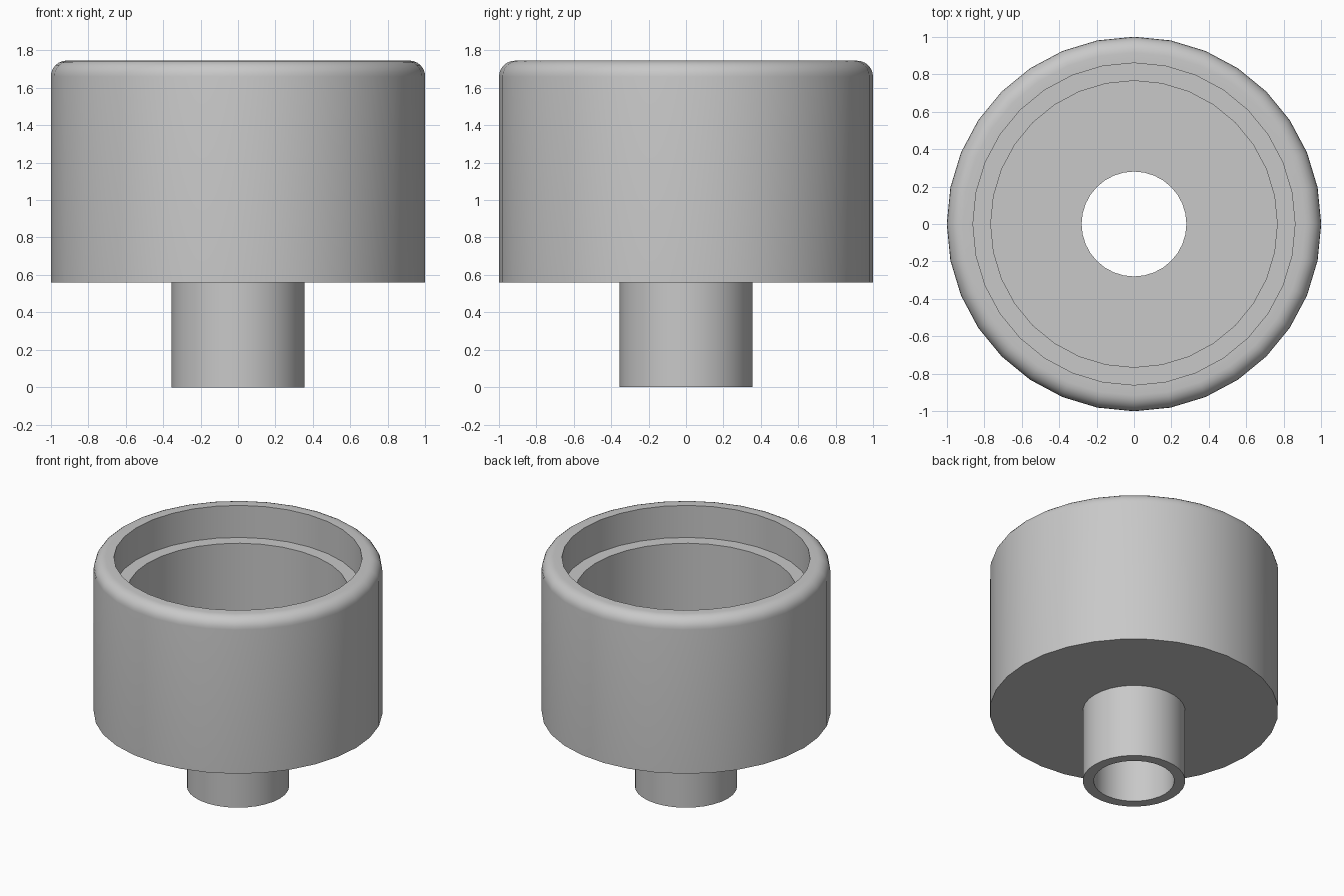
import bpy
import bmesh
import math

cube = bpy.data.objects.get("Cube")
if cube:
    bpy.data.objects.remove(cube, do_unlink=True)

SEGMENTS = 32
HEIGHT, BASE, LEDGE, FLOOR = 1.745, 0.56, 1.5, 0.7
OUTER, ROUND = 1.0, 0.085
RIM, BORE, STEM, HOLE = 0.86, 0.765, 0.355, 0.28

# Single light grey material
grey = bpy.data.materials.new("light grey")
grey.use_nodes = True
colour = (0.58, 0.58, 0.58, 1)
grey.diffuse_color = colour
grey.node_tree.nodes["Principled BSDF"].inputs["Base Color"].default_value = colour


def revolve(name, profile):
    """Spin a closed (radius, height) profile around the z axis."""
    bm = bmesh.new()
    rings = []
    for i in range(SEGMENTS):
        a = math.tau * i / SEGMENTS
        rings.append([bm.verts.new((r * math.cos(a), r * math.sin(a), z))
                      for r, z in profile])
    n = len(profile)
    for i, ring in enumerate(rings):
        after = rings[(i + 1) % SEGMENTS]
        for j in range(n):
            k = (j + 1) % n
            bm.faces.new((ring[j], after[j], after[k], ring[k]))
    bmesh.ops.recalc_face_normals(bm, faces=bm.faces)
    mesh = bpy.data.meshes.new(name)
    bm.to_mesh(mesh)
    bm.free()
    mesh.materials.append(grey)
    obj = bpy.data.objects.new(name, mesh)
    bpy.context.collection.objects.link(obj)
    bpy.ops.object.select_all(action='DESELECT')
    obj.select_set(True)
    bpy.context.view_layer.objects.active = obj
    bpy.ops.object.shade_smooth_by_angle(angle=math.radians(35))
    return obj


# Rounded outer shoulder of the cup
steps = 6
shoulder = []
for s in range(steps + 1):
    a = math.pi / 2 * s / steps
    shoulder.append((OUTER - ROUND + ROUND * math.cos(a),
                     HEIGHT - ROUND + ROUND * math.sin(a)))

# Hollow cup with stepped bore, continuing into the tubular stem
revolve("cup_with_stem",
        [(HOLE, 0), (STEM, 0), (STEM, BASE), (OUTER, BASE)]
        + shoulder
        + [(RIM, HEIGHT), (RIM, LEDGE), (BORE, LEDGE),
           (BORE, FLOOR), (HOLE, FLOOR)])
